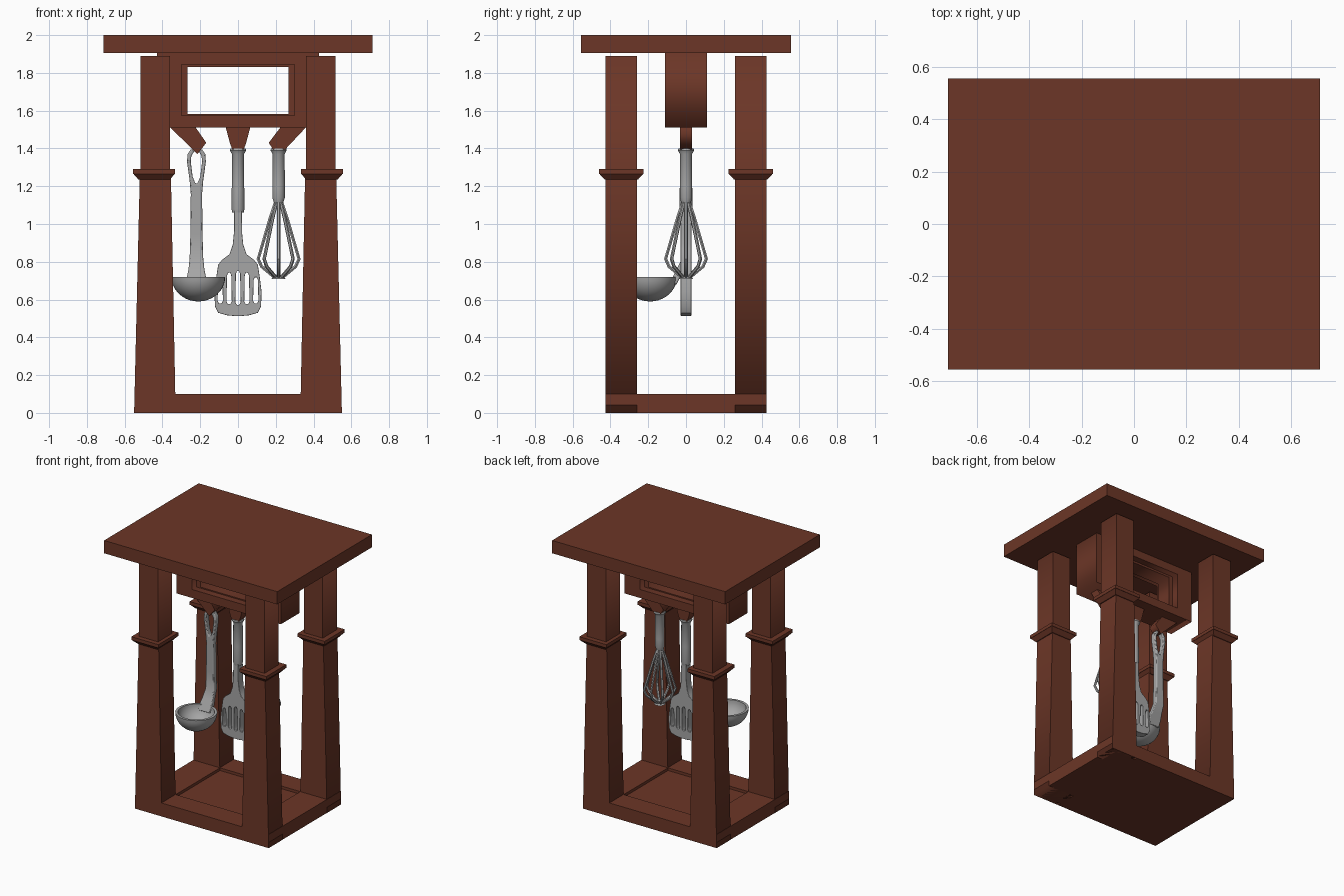
import bpy, bmesh, math
from mathutils import Matrix, Vector

if "Cube" in bpy.data.objects:
    bpy.data.objects.remove(bpy.data.objects["Cube"])


def material(name, rgb):
    m = bpy.data.materials.new(name)
    m.diffuse_color = (*rgb, 1)
    m.use_nodes = True
    m.node_tree.nodes["Principled BSDF"].inputs["Base Color"].default_value = m.diffuse_color
    return m


WOOD = material("red_brown_wood", (0.15, 0.037, 0.02))
STEEL = material("grey_steel", (0.38, 0.38, 0.38))


def finish(bm, name, mat, smooth=False):
    bmesh.ops.remove_doubles(bm, verts=bm.verts, dist=1e-5)
    bmesh.ops.recalc_face_normals(bm, faces=bm.faces)
    me = bpy.data.meshes.new(name)
    bm.to_mesh(me)
    bm.free()
    me.materials.clear()
    me.materials.append(mat)
    ob = bpy.data.objects.new(name, me)
    bpy.context.collection.objects.link(ob)
    if smooth:
        bpy.ops.object.select_all(action='DESELECT')
        ob.select_set(True)
        bpy.context.view_layer.objects.active = ob
        bpy.ops.object.shade_smooth_by_angle(angle=math.radians(40))
    return ob


def box(name, x0, x1, y0, y1, z0, z1, mat=WOOD):
    bm = bmesh.new()
    bmesh.ops.create_cube(bm, size=1, matrix=Matrix.Translation(
        ((x0 + x1) / 2, (y0 + y1) / 2, (z0 + z1) / 2))
        @ Matrix.Diagonal((x1 - x0, y1 - y0, z1 - z0, 1)))
    return finish(bm, name, mat)


def curve_bmesh(cu):
    """Turn a curve into a bmesh and discard the curve."""
    ob = bpy.data.objects.new("temp", cu)
    bpy.context.collection.objects.link(ob)
    dg = bpy.context.evaluated_depsgraph_get()
    bm = bmesh.new()
    bm.from_mesh(bpy.data.meshes.new_from_object(ob.evaluated_get(dg)))
    bpy.data.objects.remove(ob)
    return bm


def prism(name, loops, y, half, mat=WOOD, smooth=False):
    """Extrude (x, z) outlines along y; inner loops become holes."""
    cu = bpy.data.curves.new(name, 'CURVE')
    cu.dimensions, cu.fill_mode, cu.extrude = '2D', 'BOTH', half
    for loop in loops:
        sp = cu.splines.new('POLY')
        sp.points.add(len(loop) - 1)
        for p, (x, z) in zip(sp.points, loop):
            p.co = (x, z, 0, 1)
        sp.use_cyclic_u = True
    bm = curve_bmesh(cu)
    bm.transform(Matrix.Translation((0, y, 0)) @ Matrix.Rotation(math.pi / 2, 4, 'X'))
    return finish(bm, name, mat, smooth)


def lathe(name, profile, loc, steps=24):
    """Spin an (r, z) profile round the vertical axis."""
    bm = bmesh.new()
    vs = [bm.verts.new((r, 0, z)) for r, z in profile]
    es = [bm.edges.new(e) for e in zip(vs, vs[1:])]
    bmesh.ops.spin(bm, geom=vs + es, cent=(0, 0, 0), axis=(0, 0, 1),
                   angle=2 * math.pi, steps=steps)
    bm.transform(Matrix.Translation(loc))
    return finish(bm, name, STEEL, True)


def rect(x, z0, z1):
    return [(-x, z0), (x, z0), (x, z1), (-x, z1)]


def mirrored(half):
    return half + [(-x, z) for x, z in reversed(half)]


def soften(ob, width):
    m = ob.modifiers.new("rounded_edges", 'BEVEL')
    m.width, m.segments, m.limit_method = width, 2, 'ANGLE'
    m.angle_limit = math.radians(60)


# Top slab and base with a shallow sunken floor
box("top_slab", -0.712, 0.712, -0.556, 0.556, 1.905, 2.0)
box("base_floor", -0.5, 0.5, -0.4, 0.4, 0.0, 0.08)
for s in (-1, 1):
    box("base_long_rail", -0.549, 0.549, min(s * 0.26, s * 0.425),
        max(s * 0.26, s * 0.425), 0, 0.1)
    box("base_short_rail", min(s * 0.33, s * 0.549), max(s * 0.33, s * 0.549),
        -0.26, 0.26, 0, 0.1)

# Four legs, tapered below a flared collar
for sx in (-1, 1):
    for sy in (-1, 1):
        leg = [(0.55, 0), (0.33, 0), (0.355, 1.25), (0.36, 1.27), (0.36, 1.89),
               (0.515, 1.89), (0.515, 1.27), (0.52, 1.25)]
        prism("leg", [[(sx * x, z) for x, z in leg]], sy * 0.3425, 0.0825)
        cx, cy = sx * 0.444, sy * 0.3425
        box("leg_collar", cx - 0.111, cx + 0.111, cy - 0.118, cy + 0.118, 1.265, 1.29)
        bm = bmesh.new()
        bmesh.ops.create_cone(bm, cap_ends=True, segments=4, radius1=0.083 * 2 ** 0.5,
                              radius2=0.109 * 2 ** 0.5, depth=0.03)
        bm.transform(Matrix.Translation((cx, cy, 1.25))
                     @ Matrix.Diagonal((1, 1.06, 1, 1)) @ Matrix.Rotation(math.pi / 4, 4, 'Z'))
        finish(bm, "collar_flare", WOOD)

# Hanging box with a stepped window through it
prism("hanging_box", [rect(0.43, 1.512, 1.905), rect(0.30, 1.575, 1.845)], 0, 0.11)
prism("window_lining", [rect(0.30, 1.575, 1.845), rect(0.268, 1.583, 1.83)], 0, 0.06)

# Wooden hooks
prism("left_hook", [[(-0.36, 1.512), (-0.225, 1.512), (-0.168, 1.43),
                     (-0.215, 1.37), (-0.25, 1.405)]], 0, 0.033)
prism("middle_hook", [mirrored([(0.065, 1.512), (0.042, 1.425), (0.03, 1.395)])], 0, 0.033)
prism("right_hook", [[(0.36, 1.512), (0.225, 1.512), (0.163, 1.43),
                      (0.185, 1.395), (0.25, 1.395)]], 0, 0.033)

# Spatula: round handle and slotted blade
grip = [(0, 1.4), (0.04, 1.4), (0.043, 1.39), (0.032, 1.37), (0.033, 1.2)]
lathe("spatula_handle", grip + [(0.034, 1.08), (0.03, 1.06), (0, 1.06)], (0, 0, 0))
outline = mirrored([(0.02, 1.07), (0.021, 0.96), (0.028, 0.89), (0.045, 0.84),
                    (0.085, 0.81), (0.105, 0.785), (0.115, 0.72), (0.125, 0.64),
                    (0.122, 0.565), (0.105, 0.53), (0.06, 0.517), (0.02, 0.513)])
slots = []
for i in range(-2, 3):
    c, w = i * 0.047, 0.014
    lo, hi = 0.572 + 0.004 * abs(i), 0.75 - 0.008 * i * i
    slots.append([(c - w, lo + w), (c - w * 0.5, lo), (c + w * 0.5, lo), (c + w, lo + w),
                  (c + w * 0.8, hi - w), (c + w * 0.4, hi), (c - w * 0.4, hi),
                  (c - w * 0.8, hi - w)])
soften(prism("spatula_blade", [outline] + slots, 0, 0.028, STEEL, True), 0.005)

# Whisk: round handle, eight bent wires and a small tip
WX = 0.215
lathe("whisk_handle", grip + [(0.033, 1.14), (0.024, 1.11), (0, 1.11)], (WX, 0, 0))
cu = bpy.data.curves.new("whisk_wires", 'CURVE')
cu.dimensions, cu.bevel_depth, cu.bevel_resolution = '3D', 0.0095, 1
path = [(0.015, 1.12), (0.045, 1.03), (0.108, 0.815), (0.09, 0.775), (0.03, 0.725), (0.0, 0.718)]
for k in range(8):
    a = k * math.pi / 4
    sp = cu.splines.new('POLY')
    sp.points.add(len(path) - 1)
    for p, (r, z) in zip(sp.points, path):
        p.co = (WX + r * math.cos(a), r * math.sin(a), z, 1)
finish(curve_bmesh(cu), "whisk_wires", STEEL, True)
lathe("whisk_tip", [(0, 0.725), (0.02, 0.725), (0.04, 0.708), (0, 0.712)], (WX, 0, 0), 8)

# Ladle: looped handle curving forward into a hollow bowl
LX = -0.22
outer = mirrored([(0.03, 1.395), (0.047, 1.37), (0.05, 1.33), (0.036, 1.23), (0.03, 1.16),
                  (0.032, 0.95), (0.036, 0.82), (0.042, 0.76), (0.05, 0.72), (0.05, 0.68)])
eye = mirrored([(0.012, 1.385), (0.027, 1.36), (0.03, 1.33), (0.02, 1.25), (0.006, 1.215)])
handle = prism("ladle_handle", [[(x + LX, z) for x, z in lp] for lp in (outer, eye)],
               0, 0.02, STEEL, True)
for v in handle.data.vertices:
    v.co.y -= 0.5 * max(0, 0.82 - v.co.z)
soften(handle, 0.006)
arc = [math.pi / 2 * i / 10 for i in range(11)]
bowl = [(0.142 * math.cos(a), 0.72 - 0.13 * math.sin(a)) for a in arc]
bowl += [(0.124 * math.cos(a), 0.72 - 0.113 * math.sin(a)) for a in reversed(arc)]
lathe("ladle_bowl", bowl + bowl[:1], (-0.21, -0.19, 0), 32)
